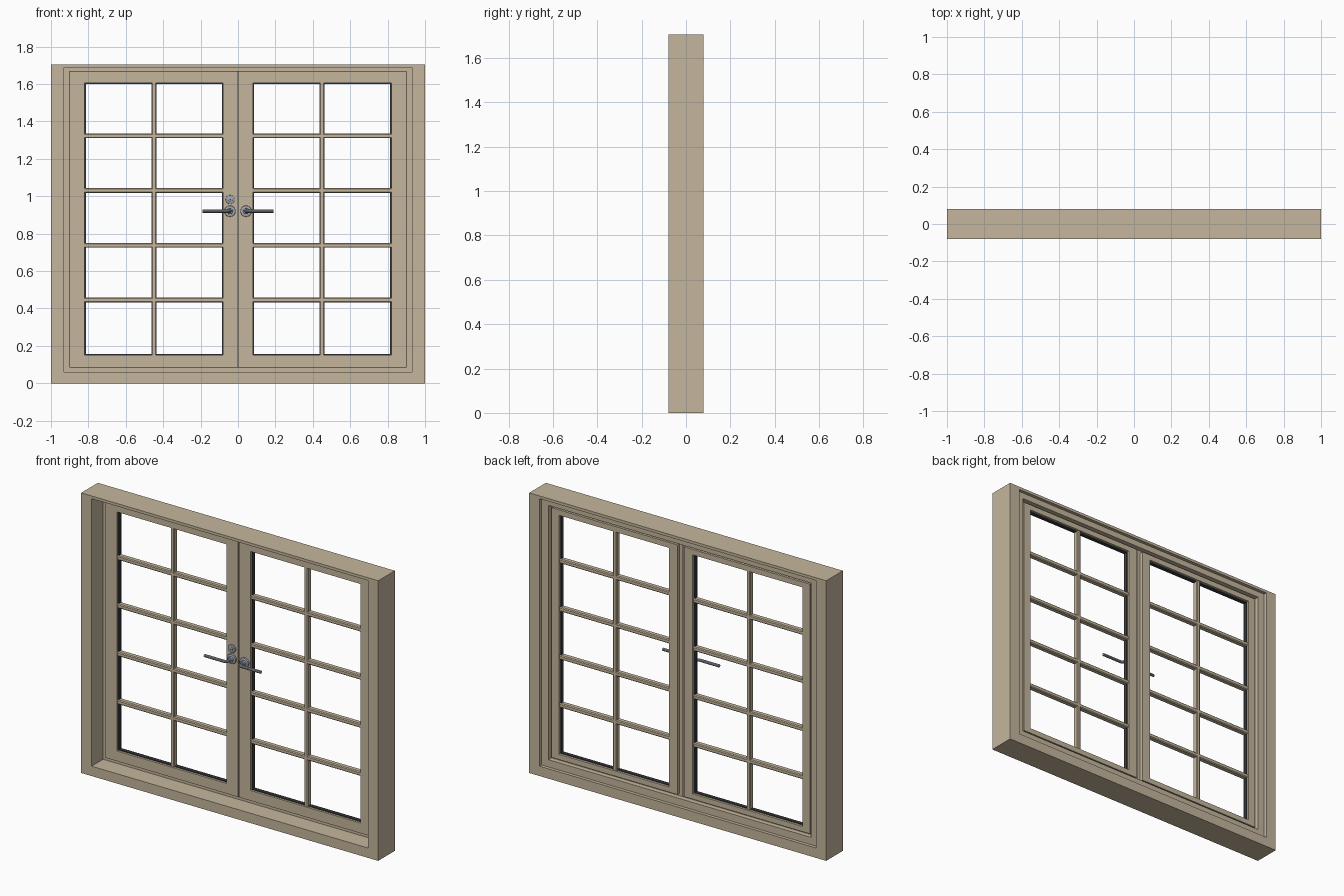
import bpy, bmesh, math
from mathutils import Matrix

if "Cube" in bpy.data.objects:
    bpy.data.objects.remove(bpy.data.objects["Cube"])


def material(name, rgb):
    m = bpy.data.materials.new(name)
    m.diffuse_color = (*rgb, 1)
    m.use_nodes = True
    m.node_tree.nodes["Principled BSDF"].inputs["Base Color"].default_value = m.diffuse_color
    return m


WOOD = material("painted_wood", (0.56, 0.47, 0.34))
SEAL = material("dark_seal", (0.05, 0.055, 0.06))
METAL = material("steel", (0.36, 0.39, 0.44))


def finish(bm, name, mat, smooth=False):
    bmesh.ops.recalc_face_normals(bm, faces=bm.faces)
    me = bpy.data.meshes.new(name)
    bm.to_mesh(me)
    bm.free()
    ob = bpy.data.objects.new(name, me)
    bpy.context.collection.objects.link(ob)
    me.materials.append(mat)
    if smooth:
        shade(ob)
    return ob


def shade(ob):
    bpy.ops.object.select_all(action='DESELECT')
    ob.select_set(True)
    bpy.context.view_layer.objects.active = ob
    bpy.ops.object.shade_smooth_by_angle(angle=math.radians(35))


def ring(name, profile, mat):
    """Mitred rectangular frame; profile is a closed list of (rectangle, y)."""
    bm = bmesh.new()
    loops = []
    for (x0, x1, z0, z1), y in profile:
        loops.append([bm.verts.new((x, y, z)) for x, z in
                      ((x0, z0), (x1, z0), (x1, z1), (x0, z1))])
    for i, a in enumerate(loops):
        b = loops[(i + 1) % len(loops)]
        for k in range(4):
            n = (k + 1) % 4
            bm.faces.new((a[k], a[n], b[n], b[k]))
    return finish(bm, name, mat)


def inset(r, d):
    return (r[0] + d, r[1] - d, r[2] + d, r[3] - d)


def flip(r, s):
    return r if s > 0 else (-r[1], -r[0], r[2], r[3])


def bar(name, a, b, vertical, pos):
    """Glazing bar with chamfered edges, from a to b along x or z."""
    w, c, y0, y1 = 0.013, 0.005, 0.010, 0.044
    prof = [(-w, y0 + c), (-w + c, y0), (w - c, y0), (w, y0 + c),
            (w, y1 - c), (w - c, y1), (-w + c, y1), (-w, y1 - c)]
    bm = bmesh.new()
    ends = []
    for t in (a, b):
        ends.append([bm.verts.new((pos + u, y, t) if vertical else (t, y, pos + u))
                     for u, y in prof])
    for k in range(8):
        n = (k + 1) % 8
        bm.faces.new((ends[0][k], ends[0][n], ends[1][n], ends[1][k]))
    bm.faces.new(ends[0])
    bm.faces.new(ends[1])
    return finish(bm, name, WOOD)


def disc(name, x, z, r, y0, y1, mat=METAL, bevel=0.003):
    """Round plate facing the front."""
    bm = bmesh.new()
    rot = Matrix.Translation((x, (y0 + y1) / 2, z)) @ Matrix.Rotation(math.pi / 2, 4, 'X')
    bmesh.ops.create_cone(bm, cap_ends=True, segments=32, radius1=r, radius2=r,
                          depth=abs(y1 - y0), matrix=rot)
    rim = [e for e in bm.edges if all(abs(v.co.y - y0) < 1e-5 for v in e.verts)]
    bmesh.ops.bevel(bm, geom=rim, offset=bevel, segments=2, affect='EDGES', profile=0.5)
    return finish(bm, name, mat, True)


# Outer frame with front reveal, closing stop and rear rebate
O = (-1, 1, 0, 1.705)
A = (-0.93, 0.93, 0.06, 1.688)
S = (-0.885, 0.885, 0.104, 1.652)
ring("outer_frame", [(O, -0.08), (A, -0.08), (A, 0.03), (S, 0.03),
                     (S, 0.06), (A, 0.06), (A, 0.08), (O, 0.08)], WOOD)

LEVER_Z = 0.92
for s, side in ((-1, "left"), (1, "right")):
    # Casement leaf: front flange plus narrower rear body
    F = flip((0.003, 0.897, 0.088, 1.667), s)
    B = flip((0.022, 0.87, 0.118, 1.638), s)
    P = flip((0.08, 0.82, 0.15, 1.605), s)
    ring(side + "_leaf", [(F, 0.005), (P, 0.005), (P, 0.05),
                          (B, 0.05), (B, 0.029), (F, 0.029)], WOOD)
    # Dark seals around the leaf and around the glazing opening
    ring(side + "_edge_seal", [(inset(F, -0.003), 0.012), (F, 0.012),
                               (F, 0.029), (inset(F, -0.003), 0.029)], SEAL)
    ring(side + "_glazing_seal", [(P, 0.018), (inset(P, 0.006), 0.018),
                                  (inset(P, 0.006), 0.036), (P, 0.036)], SEAL)
    # Glazing bars
    bar(side + "_vertical_bar", P[2], P[3], True, s * 0.45)
    for i in range(4):
        bar(f"{side}_horizontal_bar_{i + 1}", P[0], P[1], False, 0.445 + i * 0.2927)

    # Lever handle on a round rose
    hx = s * 0.043
    disc(side + "_handle_rose", hx, LEVER_Z, 0.03, -0.006, 0.006)
    disc(side + "_handle_collar", hx, LEVER_Z, 0.016, -0.018, -0.004)
    cu = bpy.data.curves.new(side + "_lever", 'CURVE')
    cu.dimensions = '3D'
    cu.bevel_depth = 0.009
    cu.bevel_resolution = 3
    cu.use_fill_caps = True
    r = 0.018
    pts = [(hx, 0.0)]
    for k in range(6):
        t = k / 5 * math.pi / 2
        pts.append((hx + s * r * (1 - math.cos(t)), -0.05 + r - r * math.sin(t)))
    pts.append((s * 0.19, -0.05))
    sp = cu.splines.new('POLY')
    sp.points.add(len(pts) - 1)
    for p, (x, y) in zip(sp.points, pts):
        p.co = (x, y, LEVER_Z, 1)
    lever = bpy.data.objects.new(side + "_lever", cu)
    bpy.context.collection.objects.link(lever)
    cu.materials.append(METAL)
    bpy.ops.object.select_all(action='DESELECT')
    lever.select_set(True)
    bpy.context.view_layer.objects.active = lever
    bpy.ops.object.convert(target='MESH')
    shade(bpy.context.view_layer.objects.active)

# Lock cylinder above the left handle
disc("lock_rose", -0.042, 0.982, 0.024, -0.004, 0.006)
disc("lock_cylinder", -0.042, 0.982, 0.012, -0.008, -0.003, METAL, 0.001)
disc("key_slot", -0.042, 0.982, 0.004, -0.009, -0.007, SEAL, 0.0005)
